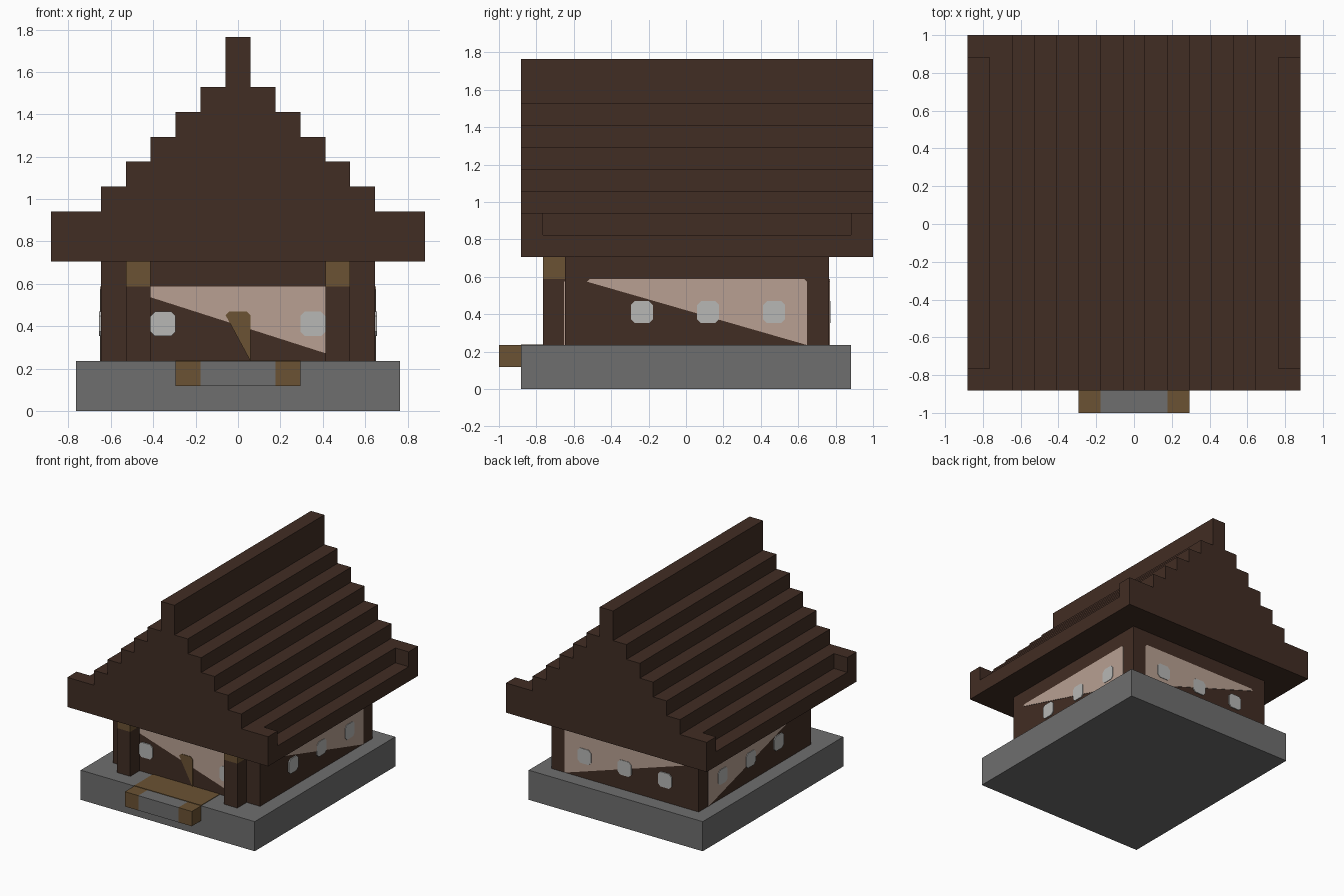
import bpy, bmesh
from mathutils import Vector

U = 2 / 17          # one block
SKIN = 0.004        # thickness of painted plates

cube = bpy.data.objects.get("Cube")
if cube:
    bpy.data.objects.remove(cube, do_unlink=True)


def material(name, r, g, b):
    m = bpy.data.materials.new(name)
    m.use_nodes = True
    m.diffuse_color = (r, g, b, 1)
    m.node_tree.nodes["Principled BSDF"].inputs["Base Color"].default_value = (r, g, b, 1)
    return m


STONE = material("grey stone", 0.156, 0.156, 0.156)
DARK = material("dark timber", 0.053, 0.026, 0.017)
WOOD = material("light timber", 0.147, 0.085, 0.033)
PLASTER = material("pink plaster", 0.479, 0.352, 0.288)
GLASS = material("pale glass", 0.474, 0.474, 0.462)


def prism(name, outline, offset, mat):
    """Extrude a flat outline (in blocks) along an offset (in blocks)."""
    bm = bmesh.new()
    face = bm.faces.new([bm.verts.new(Vector(p) * U) for p in outline])
    geom = bmesh.ops.extrude_face_region(bm, geom=[face])["geom"]
    new = [v for v in geom if isinstance(v, bmesh.types.BMVert)]
    bmesh.ops.translate(bm, verts=new, vec=Vector(offset) * U)
    bmesh.ops.recalc_face_normals(bm, faces=bm.faces)
    mesh = bpy.data.meshes.new(name)
    bm.to_mesh(mesh)
    bm.free()
    mesh.materials.append(mat)
    obj = bpy.data.objects.new(name, mesh)
    bpy.context.collection.objects.link(obj)
    return obj


def box(name, x, y, z, mat):
    outline = [(x[0], y[0], z[0]), (x[1], y[0], z[0]), (x[1], y[1], z[0]), (x[0], y[1], z[0])]
    return prism(name, outline, (0, 0, z[1] - z[0]), mat)


def plate(name, side, a, z, mat, layer=1, low=0.0, high=0.2):
    """Thin wall plate with clipped corners; a is its span along the wall."""
    c, d = low, high
    flat = [(a[0] + c, z[0]), (a[1] - c, z[0]), (a[1], z[0] + c), (a[1], z[1] - d),
            (a[1] - d, z[1]), (a[0] + d, z[1]), (a[0], z[1] - d), (a[0], z[0] + c)]
    if not c:
        flat = flat[1:-1]
    axis, pos, out = WALLS[side]
    t = out * layer * SKIN / U
    if axis == "x":
        return prism(name, [(pos, p, q) for p, q in flat], (t, 0, 0), mat)
    return prism(name, [(p, pos, q) for p, q in flat], (0, t, 0), mat)


# Wall planes: axis, position, outward direction
WALLS = {"front": ("y", -5.5, -1), "back": ("y", 6.5, 1),
         "left": ("x", 5.5, 1), "right": ("x", -5.5, -1)}

# Foundation, step and porch floor
box("foundation", (-6.5, 6.5), (-7.5, 7.5), (0, 2), STONE)
box("step_centre", (-1.5, 1.5), (-8.5, -7.5), (1, 2), STONE)
box("porch_floor", (-2.5, 2.5), (-7.5, -5.5), (2, 2 + SKIN / U), WOOD)
for side, s in (("left", 1), ("right", -1)):
    box(side + "_step_end", sorted((s * 1.5, s * 2.5)), (-8.5, -7.5), (1, 2), WOOD)

# Timber house frame
box("house_frame", (-5.5, 5.5), (-5.5, 6.5), (2, 6), DARK)

# Plaster panels and windows
for side in WALLS:
    gable = side in ("front", "back")
    span = (-4.5, 4.5) if gable else (-4.5, 5.5)
    plate(side + "_plaster", side, span, (2, 5), PLASTER, high=0.12)
    centres = {"front": (-3, 3), "back": (-3, 0, 3)}.get(side, (-2, 1, 4))
    for i, c in enumerate(centres):
        plate(f"{side}_window_{i + 1}", side, (c - 0.5, c + 0.5), (3, 4), GLASS,
              layer=2, low=0.18, high=0.18)
plate("front_door", "front", (-0.5, 0.5), (2, 4), WOOD, layer=2, high=0.15)

# Porch posts with lighter capitals
for side, s in (("left", 1), ("right", -1)):
    x = sorted((s * 3.5, s * 4.5))
    box(side + "_porch_post", x, (-6.5, -5.5), (2, 5), DARK)
    box(side + "_post_capital", x, (-6.5, -5.5), (5, 6), WOOD)

# Stepped roof, extruded from its gable profile
half = [(7.5, 6), (7.5, 7), (6.5, 7), (6.5, 8)]
for i in range(5):
    half += [(5.5 - i, 8 + i), (5.5 - i, 9 + i)]
half += [(0.5, 13), (0.5, 15)]
profile = half + [(-x, z) for x, z in reversed(half)]
prism("stepped_roof", [(x, -7.5, z) for x, z in profile], (0, 16, 0), DARK)

# Raised blocks at the four eave corners
for side, s in (("left", 1), ("right", -1)):
    for end, y in (("front", (-7.5, -6.5)), ("back", (7.5, 8.5))):
        box(f"{end}_{side}_eave_block", sorted((s * 6.5, s * 7.5)), y, (7, 8), DARK)
